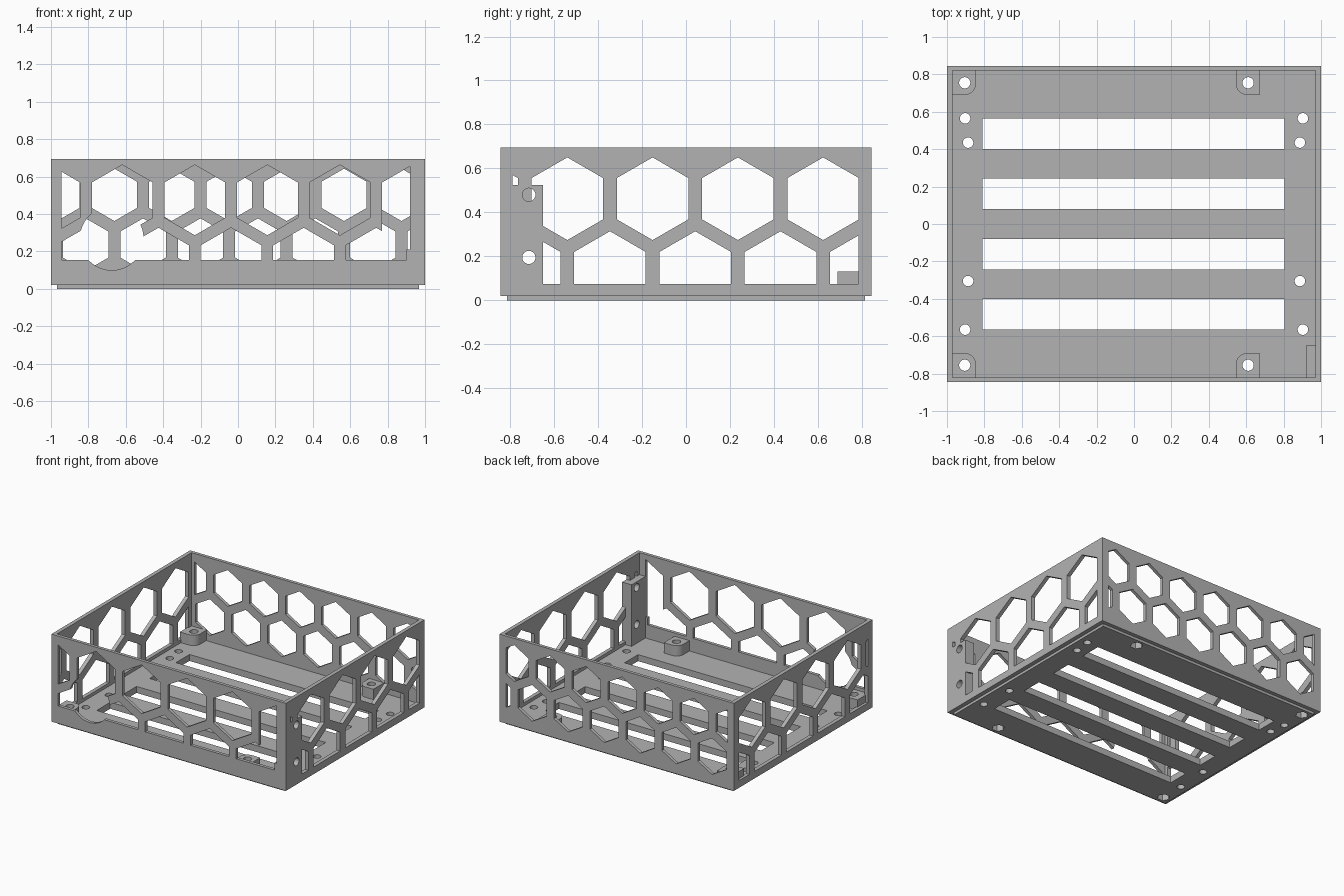
import bpy
import bmesh
import math
from mathutils import Vector

cube = bpy.data.objects.get("Cube")
if cube:
    bpy.data.objects.remove(cube, do_unlink=True)

grey = bpy.data.materials.new("light_grey")
grey.use_nodes = True
grey.diffuse_color = (0.45, 0.45, 0.45, 1)
grey.node_tree.nodes["Principled BSDF"].inputs["Base Color"].default_value = (0.45, 0.45, 0.45, 1)

# How a flat (u, v) outline with depth d maps into space for each axis
PLACE = {
    "x": lambda u, v, d: (d, u, v),
    "y": lambda u, v, d: (u, d, v),
    "z": lambda u, v, d: (u, v, d),
}


def prism(name, outline, axis, lo, hi, bounds=None):
    """Extrude an outline along an axis, optionally trimmed to (u0, u1, v0, v1)."""
    bm = bmesh.new()
    bm.faces.new([bm.verts.new((u, v, 0)) for u, v in outline])
    if bounds:
        u0, u1, v0, v1 = bounds
        for co, no in (((u0, 0, 0), (-1, 0, 0)), ((u1, 0, 0), (1, 0, 0)),
                       ((0, v0, 0), (0, -1, 0)), ((0, v1, 0), (0, 1, 0))):
            bmesh.ops.bisect_plane(bm, geom=bm.verts[:] + bm.edges[:] + bm.faces[:],
                                   plane_co=co, plane_no=no, clear_outer=True)
    if not bm.faces:
        bm.free()
        return None
    top = bmesh.ops.extrude_face_region(bm, geom=bm.faces[:])["geom"]
    raised = {e for e in top if isinstance(e, bmesh.types.BMVert)}
    for v in bm.verts:
        v.co = Vector(PLACE[axis](v.co.x, v.co.y, hi if v in raised else lo))
    bmesh.ops.recalc_face_normals(bm, faces=bm.faces[:])
    mesh = bpy.data.meshes.new(name)
    bm.to_mesh(mesh)
    bm.free()
    mesh.materials.append(grey)
    obj = bpy.data.objects.new(name, mesh)
    bpy.context.collection.objects.link(obj)
    return obj


def rect(u0, u1, v0, v1):
    return [(u0, v0), (u1, v0), (u1, v1), (u0, v1)]


def ring(u, v, r, sides=32, turn=0.0):
    angles = [turn + math.tau * i / sides for i in range(sides)]
    return [(u + r * math.cos(a), v + r * math.sin(a)) for a in angles]


def combine(tool, operation="DIFFERENCE"):
    """Apply a boolean to the tray and discard the tool."""
    if tool is None:
        return
    mod = tray.modifiers.new("boolean", "BOOLEAN")
    mod.operation = operation
    mod.solver = "EXACT"
    mod.object = tool
    with bpy.context.temp_override(object=tray, active_object=tray):
        bpy.ops.object.modifier_apply(modifier=mod.name)
    bpy.data.objects.remove(tool, do_unlink=True)


def honeycomb(axis, lo, hi, start, pitch, radius, height, bounds):
    """Two staggered rows of hexagonal windows through a wall."""
    for row in range(2):
        v = height - row * pitch * math.sqrt(3) / 2
        for i in range(9):
            u = start + (i - row / 2) * pitch
            combine(prism("window", ring(u, v, radius, 6, math.pi / 2), axis, lo, hi, bounds))


# Open box with a slightly inset foot
tray = prism("vented_tray", rect(-1, 1, -0.845, 0.845), "z", 0.02, 0.695)
combine(prism("foot", rect(-0.967, 0.967, -0.815, 0.815), "z", 0, 0.035), "UNION")
combine(prism("cavity", rect(-0.97, 0.97, -0.82, 0.82), "z", 0.05, 0.8))

# Honeycomb windows: both sides, then front, then the finer back
for lo, hi in ((-1.1, -0.95), (0.95, 1.1)):
    honeycomb("x", lo, hi, -0.928, 0.388, 0.188, 0.462, (-0.79, 0.785, 0.075, 0.68))
honeycomb("y", -0.9, -0.8, -1.007, 0.388, 0.188, 0.475, (-0.945, 0.92, 0.155, 0.68))
honeycomb("y", 0.8, 0.9, -0.968, 0.307, 0.14, 0.503, (-0.945, 0.945, 0.09, 0.68))

# Round cable opening and tall access opening in the front
combine(prism("cable_opening", ring(-0.675, 0.27, 0.17, 64), "y", -0.9, -0.8))
combine(prism("access_opening", rect(0.77, 0.92, 0.21, 0.565), "y", -0.9, -0.8))

# Corner bracket with two screw holes
combine(prism("bracket", rect(-0.835, -0.65, 0.03, 0.525), "x", 0.92, 1.0), "UNION")
for z in (0.195, 0.48):
    combine(prism("bracket_hole", ring(-0.715, z, 0.03), "x", 0.85, 1.1))

# Standoffs with one rounded inner corner, screw hole and nut pocket
for x0, x1, hole_x in ((-0.98, -0.845, -0.905), (0.672, 0.545, 0.61)):
    for side in (-1, 1):
        r = 0.06
        step = r if x1 > x0 else -r
        arc = [(x1 - step + step * math.cos(a), side * (0.69 + r - r * math.sin(a)))
               for a in (math.pi / 2 * i / 8 for i in range(9))]
        outline = [(x0, side * 0.83), (x1, side * 0.83)] + arc + [(x0, side * 0.69)]
        combine(prism("standoff", outline, "z", 0.035, 0.13), "UNION")
        combine(prism("nut_pocket", ring(hole_x, side * 0.755, 0.045, 6), "z", -0.1, 0.06))
        combine(prism("screw_hole", ring(hole_x, side * 0.755, 0.03), "z", -0.1, 0.3))

# Floor slots
for y0, y1 in ((0.4, 0.565), (0.08, 0.242)):
    for side in (-1, 1):
        combine(prism("slot", rect(-0.81, 0.805, min(side * y0, side * y1), max(side * y0, side * y1)),
                      "z", -0.1, 0.2))

# Floor mounting holes
for x, y in ((0.903, 0.565), (0.887, 0.435), (0.887, -0.305), (0.903, -0.565)):
    for side in (-1, 1):
        combine(prism("floor_hole", ring(side * x, y, 0.028), "z", -0.1, 0.2))

# Keep edges crisp and only the round holes smooth
bpy.ops.object.select_all(action="DESELECT")
tray.select_set(True)
bpy.context.view_layer.objects.active = tray
bpy.ops.object.shade_smooth_by_angle(angle=math.radians(25))
